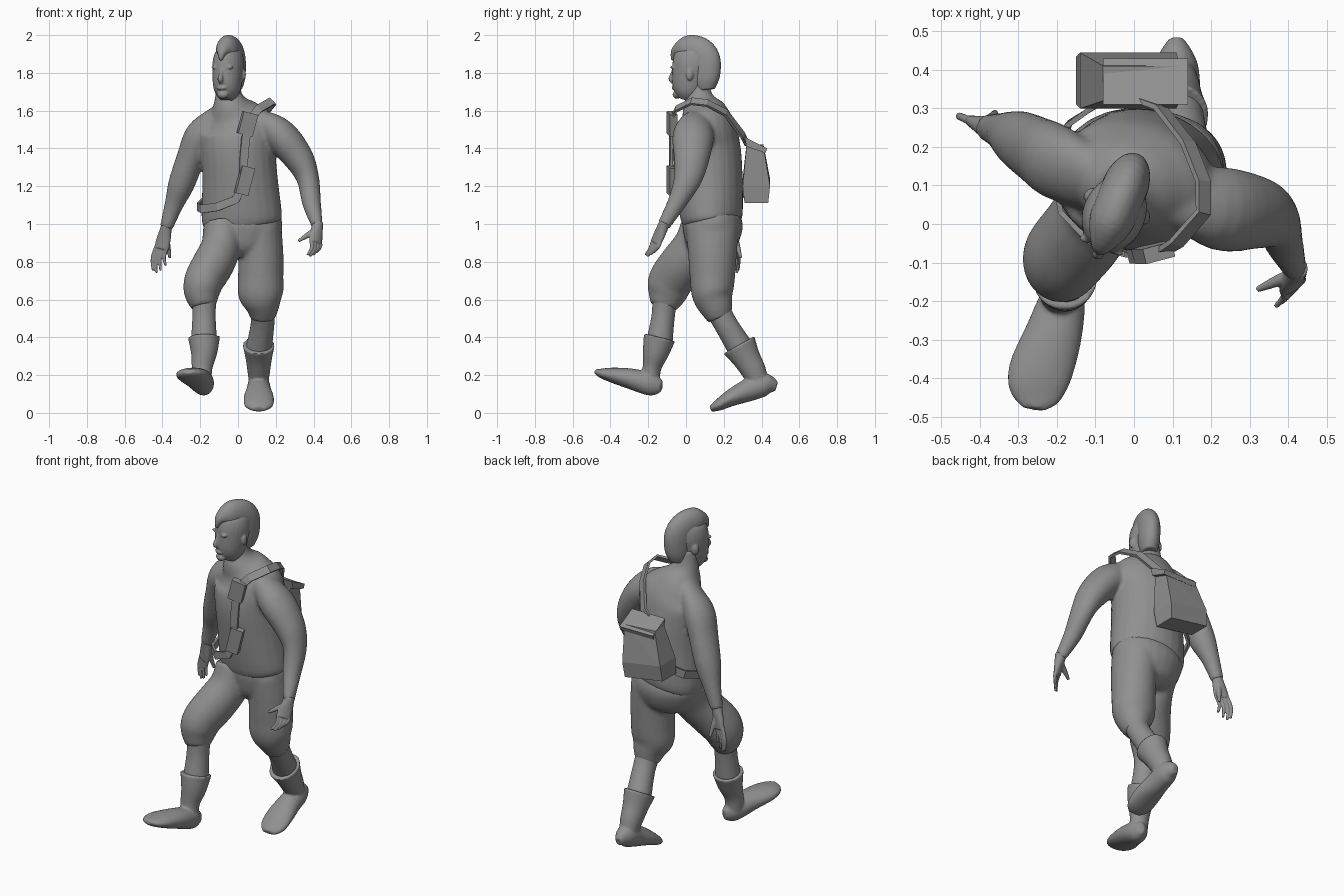
import bpy, bmesh, math
from mathutils import Vector, Matrix

# All part measurements are in hundredths of a unit
UNIT = 0.01
HEAD_YAW = math.radians(-22)
CHEST_YAW = math.radians(-8)

if "Cube" in bpy.data.objects:
    bpy.data.objects.remove(bpy.data.objects["Cube"], do_unlink=True)

grey = bpy.data.materials.new("plain grey")
grey.use_nodes = True
grey.diffuse_color = (0.28, 0.28, 0.28, 1)
grey.node_tree.nodes["Principled BSDF"].inputs["Base Color"].default_value = grey.diffuse_color


def spline(points, steps):
    """Smooth path through points of any dimension."""
    points = [Vector(p) for p in points]
    result = []
    last = len(points) - 1
    for i in range(last):
        a, b = points[max(i - 1, 0)], points[i]
        c, d = points[i + 1], points[min(i + 2, last)]
        for k in range(steps):
            t = k / steps
            result.append(b + (c - a) * (t / 2)
                          + (a * 2 - b * 5 + c * 4 - d) * (t * t / 2)
                          + (b * 3 - a - c * 3 + d) * (t ** 3 / 2))
    return result + [points[last]]


def tube(bm, rings, yaw=0.0, steps=4, sides=24):
    """Loft elliptical rings (x, y, z, half width, half depth) along a path."""
    rings = spline(rings, steps)
    centres = [Vector(r[:3]) for r in rings]
    loops = []
    for i, ring in enumerate(rings):
        along = (centres[min(i + 1, len(rings) - 1)] - centres[max(i - 1, 0)]).normalized()
        side = Vector((math.cos(yaw), math.sin(yaw), 0))
        side = (side - along * side.dot(along)).normalized()
        depth = along.cross(side)
        loop = []
        for k in range(sides):
            a = math.tau * k / sides
            p = centres[i] + side * (ring[3] * math.cos(a)) + depth * (ring[4] * math.sin(a))
            loop.append(bm.verts.new(p * UNIT))
        loops.append(loop)
    for low, high in zip(loops, loops[1:]):
        for k in range(sides):
            n = (k + 1) % sides
            bm.faces.new((low[k], low[n], high[n], high[k]))
    bm.faces.new(loops[0][::-1])
    bm.faces.new(loops[-1])


def ball(bm, centre, radii, yaw=0.0):
    """Add an ellipsoid."""
    place = (Matrix.Translation(Vector(centre) * UNIT) @ Matrix.Rotation(yaw, 4, 'Z')
             @ Matrix.Diagonal((*[r * UNIT for r in radii], 1)))
    bmesh.ops.create_uvsphere(bm, u_segments=16, v_segments=10, radius=1, matrix=place)


def finish(name, bm, voxel=0.0, smooth=3):
    """Make the object; a voxel size fuses its pieces into one skin."""
    bmesh.ops.recalc_face_normals(bm, faces=bm.faces)
    mesh = bpy.data.meshes.new(name)
    bm.to_mesh(mesh)
    bm.free()
    mesh.materials.append(grey)
    obj = bpy.data.objects.new(name, mesh)
    bpy.context.collection.objects.link(obj)
    if voxel:
        mesh.shade_smooth()
        fuse = obj.modifiers.new("fuse", 'REMESH')
        fuse.mode = 'VOXEL'
        fuse.voxel_size = voxel
        fuse.use_smooth_shade = True
        soften = obj.modifiers.new("soften", 'SMOOTH')
        soften.factor = 0.5
        soften.iterations = smooth
    return obj


def hull(name, corners):
    """Flat-sided solid around a few corners."""
    bm = bmesh.new()
    for c in corners:
        bm.verts.new(Vector(c) * UNIT)
    bmesh.ops.convex_hull(bm, input=bm.verts)
    bmesh.ops.dissolve_limit(bm, angle_limit=0.02, verts=bm.verts, edges=bm.edges)
    return finish(name, bm)


# Torso with neck; the arms run out of the sloping shoulders
bm = bmesh.new()
tube(bm, [(2.5, 14, 99, 20, 14), (2, 13.5, 104, 21.5, 16.5), (1, 12, 125, 20, 18),
          (0, 11, 140, 20, 18), (0, 11, 150, 21, 16), (-2, 10, 157, 16, 13),
          (-4, 8, 163, 10, 10), (-5, 7, 169, 7, 6.5), (-5, 6, 178, 6, 6)], CHEST_YAW)
tube(bm, [(-2, 7, 160, 5, 6), (10, 7, 155, 6, 8), (22, 4, 147, 9, 11), (32, 3, 135, 8, 9.5),
          (37, 1, 124, 6, 7.5), (39, -5, 111, 5, 5), (42, -12, 99, 3, 3.5)])
tube(bm, [(-6, 8, 160, 5, 6), (-12, 12, 155, 6, 9), (-20, 16, 147, 8, 10), (-25, 19, 135, 7.5, 9),
          (-30, 22, 121, 7, 7.5), (-34, 24, 110, 5, 5), (-38, 25, 98, 3.5, 3.5)])
finish("torso_and_arms", bm, 0.01, 8)


# Hands with four fingers and a thumb
def hand(name, wrist, knuckles, spread, length, thumb):
    bm = bmesh.new()
    wrist, knuckles, spread, thumb = map(Vector, (wrist, knuckles, spread, thumb))
    down = (knuckles - wrist).normalized()
    turn = math.atan2(spread.y, spread.x)
    tube(bm, [(*(wrist - down * 2), 3, 3), (*wrist, 3, 3),
              (*wrist.lerp(knuckles, 0.6), 4, 2.2), (*knuckles, 4, 1.8)], turn)
    curl = Vector((math.copysign(0.6, wrist.x), 0.3, 0))
    for i in range(4):
        base = knuckles + spread * (i - 1.5) - down
        reach = length * (1, 1.1, 1, 0.8)[i]
        middle = base + down * (reach * 0.5) + curl
        tip = base + down * reach - curl * 2
        tube(bm, [(*base, 1.1, 1.1), (*middle, 1, 1), (*tip, 0.7, 0.7)], turn, sides=10)
    root = wrist.lerp(knuckles, 0.2)
    tube(bm, [(*root, 1.8, 1.8), (*root.lerp(thumb, 0.5), 1.5, 1.5), (*thumb, 0.8, 0.8)], sides=10)
    finish(name, bm, 0.004)


hand("left_hand", (42, -12, 99), (41, -16, 90), (1.5, 1.3, 0), 8, (32, -17, 91))
hand("right_hand", (-38, 25, 98), (-40.5, 26, 87), (2, -0.8, 0), 13, (-36, 29, 82))

# Baggy trousers gathered below the knees
bm = bmesh.new()
tube(bm, [(2, 14, 104, 20, 15), (2.5, 14, 98, 21, 16), (2, 13, 88, 17, 13), (2, 13, 83, 8, 8)])
tube(bm, [(-8, 10, 98, 10.5, 13), (-9, 5, 88, 10.5, 12), (-13, -2, 79, 11, 12),
          (-18, -8, 70, 10.5, 12), (-19, -10, 63, 9.5, 10.5), (-18, -12, 56, 6.5, 7)])
tube(bm, [(11, 14, 98, 12, 14), (12, 14, 85, 12, 13), (12, 14, 72, 12, 12),
          (12, 14, 63, 12, 11), (13, 16, 56, 9, 9), (13, 18, 50, 6.5, 6.5)])
finish("trousers", bm, 0.01, 8)

# Bare shins
bm = bmesh.new()
tube(bm, [(-18, -11, 64, 7, 7), (-18, -12, 52, 6.2, 6.2), (-18, -14, 38, 7, 7)])
tube(bm, [(13, 15, 58, 7, 7), (13, 21, 47, 6.3, 6.3), (11, 29, 34, 7, 7)])
finish("shins", bm, 0.01)

# Boots, each a shaft and a foot
bm = bmesh.new()
tube(bm, [(-18, -14, 40, 8.5, 8.5), (-18, -16, 32, 7, 7), (-19, -18, 24, 5.5, 5), (-19, -19, 16, 5, 5)])
tube(bm, [(-16, -13, 14, 2, 3), (-18, -18, 15, 5.5, 6), (-21, -29, 18, 7.5, 5.5),
          (-24.5, -39, 20, 8.3, 4), (-25.5, -45, 21, 6.5, 2.5), (-26, -48, 22, 3, 1.2)])
finish("right_boot", bm, 0.007)
bm = bmesh.new()
tube(bm, [(11, 28, 36, 8.5, 9.5), (11, 32, 29, 7, 7.5), (11, 36, 22, 6, 6.5), (11, 39, 15, 5, 5)])
tube(bm, [(11, 48, 14, 2, 2.5), (11, 42, 15, 5.5, 6), (11, 33, 12, 6.5, 6),
          (11, 24, 8, 8, 4.5), (11, 17, 4, 7.5, 3), (11, 13, 2, 4, 1.5)])
finish("left_boot", bm, 0.007)


# Head: place features by sideways, forward and height
def face(side, forward, z):
    c, s = math.cos(HEAD_YAW), math.sin(HEAD_YAW)
    return (-5 + side * c + forward * s, 3 + side * s - forward * c, z)


bm = bmesh.new()
tube(bm, [(*face(0, 4, 166), 3.5, 4), (*face(0, 3, 169), 6, 7), (*face(0, 2, 173), 7.3, 8.7),
          (*face(0, 1, 180), 8, 9.7), (*face(0, 0, 186), 8, 10.2),
          (*face(0, -1, 191), 6.5, 9), (*face(0, -1, 195), 3, 5)], HEAD_YAW)
tube(bm, [(*face(0, 9.8, 182.5), 0.8, 1), (*face(0, 11, 179), 1, 1.3),
          (*face(0, 11.8, 176.5), 1.5, 1.3), (*face(0, 10, 174.8), 1, 1)], HEAD_YAW)
ball(bm, face(0, 9.6, 172), (2.8, 1.5, 1.2), HEAD_YAW)
ball(bm, face(0, 8.3, 168.5), (3.2, 2.3, 2.2), HEAD_YAW)
for s in (-1, 1):
    ball(bm, face(s * 3.3, 8.7, 183), (3, 1.3, 1), HEAD_YAW - s * 0.3)
    ball(bm, face(s * 3, 8.7, 180.3), (1.5, 1.2, 0.8), HEAD_YAW)
    ball(bm, face(s * 8, -2, 179), (1, 2, 3), HEAD_YAW + s * 0.4)
finish("head", bm, 0.005, 4)

# Crest of hair from the brow over to the nape, tapering to a ridge
crest = [(11, 186.5, 0.6, 1), (9, 191, 3, 3), (4, 192, 5.5, 7.5), (-2, 191, 6, 9),
         (-6, 188, 6, 9.5), (-7, 183, 6, 9.5), (-7.5, 176, 5.5, 8), (-8, 171, 4, 5)]
bm = bmesh.new()
tube(bm, [(*face(0, forward, z), wide, deep) for forward, z, wide, deep in crest], HEAD_YAW)
finish("hair_crest", bm, 0.006)

# Flat strap over the left shoulder, down the chest and around the ribs
route = [(2, 32, 143), (7, 30, 147), (14, 21, 159), (18, 11, 164), (18, 3, 165),
         (11, -5, 161), (6, -8, 155), (4, -8, 145), (3, -8, 133), (3, -8, 122),
         (-1, -8, 113), (-11, -5, 109), (-19, 3, 108), (-21, 13, 109),
         (-17, 26, 113), (-8, 32, 118)]
route = [Vector(p) for p in route]
bm = bmesh.new()
previous = None
for i, p in enumerate(route):
    along = (route[min(i + 1, len(route) - 1)] - route[max(i - 1, 0)]).normalized()
    out = p - Vector((0, 11, min(p.z, 145)))
    out = (out - along * out.dot(along)).normalized()
    across = along.cross(out) * 2.2
    loop = [bm.verts.new((p + across * a + out * b) * UNIT)
            for a, b in ((-1, -0.7), (1, -0.7), (1, 0.7), (-1, 0.7))]
    if previous:
        for k in range(4):
            n = (k + 1) % 4
            bm.faces.new((previous[k], previous[n], loop[n], loop[k]))
    else:
        bm.faces.new(loop[::-1])
    previous = loop
bm.faces.new(previous)
finish("strap", bm)

# Two pouches hanging on the strap
for name, centre, size, lean in (("upper_pouch", (5, -7.5, 153), (8, 4, 12), 0.25),
                                 ("lower_pouch", (3.5, -7.5, 123), (7, 4, 15), 0.25)):
    bm = bmesh.new()
    bmesh.ops.create_cube(bm, size=1, matrix=Matrix.Translation(Vector(centre) * UNIT)
                          @ Matrix.Rotation(lean, 4, 'Y') @ Matrix.Rotation(lean, 4, 'Z')
                          @ Matrix.Diagonal((*[s * UNIT for s in size], 1)))
    finish(name, bm)

# Bag leaning to one side, with an overhanging lid
sections = [(-15, 10, 31, 43.5, 111, 4), (-14, 11, 30, 44.5, 120, 4), (-8, 12, 32, 41, 141, 1)]
hull("bag", [(x, y, z + rise) for left, right, front, back, z, lift in sections
             for x, rise in ((left, lift), (right, 0)) for y in (front, back)])
hull("bag_lid", [(x, y, z) for x in (-8, 14) for y, z in ((31, 146), (43, 140), (42, 137.5), (32, 141))])
